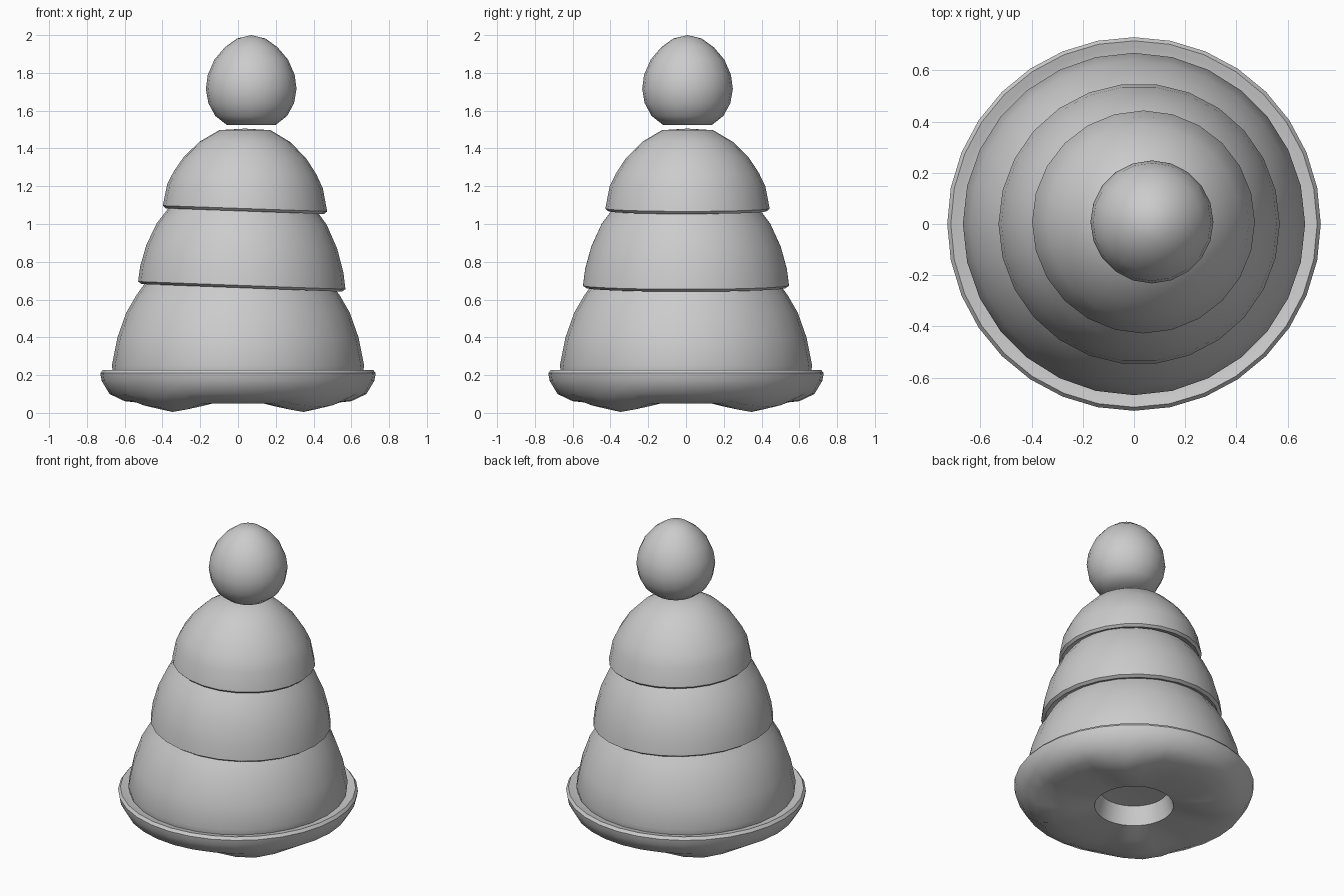
import bpy, bmesh, math

cube = bpy.data.objects.get("Cube")
if cube:
    bpy.data.objects.remove(cube, do_unlink=True)

grey = bpy.data.materials.new("plain grey")
grey.use_nodes = True
GREY = (0.6, 0.6, 0.6, 1)
grey.diffuse_color = GREY
grey.node_tree.nodes["Principled BSDF"].inputs["Base Color"].default_value = GREY


def lathe(name, profile, sides, x=0.0, y=0.0, tilt=0.0, warp=None):
    """Turn (radius, height) points around z; tilt lowers the +x side of the bottom."""
    bm = bmesh.new()
    low = min(z for r, z in profile)
    high = max(z for r, z in profile)
    rings = []
    for r, z in profile:
        ring = []
        for i in range(sides if r > 0 else 1):
            a = math.tau * i / sides
            px, py = r * math.cos(a), r * math.sin(a)
            pz = z - tilt * px * (high - z) / (high - low)
            if warp:
                pz += warp(r, a, z)
            ring.append(bm.verts.new((px + x, py + y, pz)))
        rings.append(ring)
    for a, b in zip(rings, rings[1:]):
        for i in range(sides):
            j = (i + 1) % sides
            corners = [a[i % len(a)], a[j % len(a)], b[j % len(b)], b[i % len(b)]]
            bm.faces.new(list(dict.fromkeys(corners)))
    bmesh.ops.recalc_face_normals(bm, faces=bm.faces)
    mesh = bpy.data.meshes.new(name)
    bm.to_mesh(mesh)
    bm.free()
    mesh.materials.append(grey)
    obj = bpy.data.objects.new(name, mesh)
    bpy.context.collection.objects.link(obj)
    bpy.ops.object.select_all(action="DESELECT")
    obj.select_set(True)
    bpy.context.view_layer.objects.active = obj
    bpy.ops.object.shade_smooth_by_angle(angle=math.radians(40))
    return obj


# Four soft feet swelling from the underside on the diagonals
def feet(r, a, z):
    if z > 0.1:
        return 0.0
    ring = max(0.0, 1 - ((r - 0.49) / 0.2) ** 2)
    return -0.045 * ring * max(0.0, -math.cos(4 * a))


# Saucer base with a central recess underneath
lathe("base_saucer", [
    (0, 0.2), (0.21, 0.18), (0.24, 0.06), (0.36, 0.052), (0.49, 0.05),
    (0.6, 0.062), (0.68, 0.1), (0.722, 0.17), (0.729, 0.21), (0.715, 0.228),
    (0.69, 0.222), (0.66, 0.215), (0, 0.215)], 32, warp=feet)

# Three stacked domes, each overhanging the one below
lathe("lower_dome", [
    (0, 0.21), (0.66, 0.21), (0.668, 0.25), (0.638, 0.4), (0.592, 0.53),
    (0.54, 0.62), (0.49, 0.69), (0, 0.72)], 28)
lathe("middle_dome", [
    (0, 0.7), (0.45, 0.69), (0.53, 0.662), (0.549, 0.675), (0.538, 0.76),
    (0.505, 0.88), (0.45, 1.0), (0.39, 1.08), (0, 1.12)], 26, x=0.02, tilt=0.038)
lathe("upper_dome", [
    (0, 1.11), (0.35, 1.1), (0.42, 1.068), (0.435, 1.082), (0.412, 1.2),
    (0.378, 1.27), (0.325, 1.35), (0.24, 1.435), (0.135, 1.497), (0, 1.505)],
    24, x=0.037, y=0.008, tilt=0.036)

# Ball on top with a flattened underside
lathe("top_ball", [
    (0, 1.525), (0.13, 1.525), (0.19, 1.572), (0.227, 1.64), (0.24, 1.715),
    (0.23, 1.79), (0.195, 1.87), (0.14, 1.935), (0.075, 1.982), (0, 2.0)],
    20, x=0.07, y=0.008)
